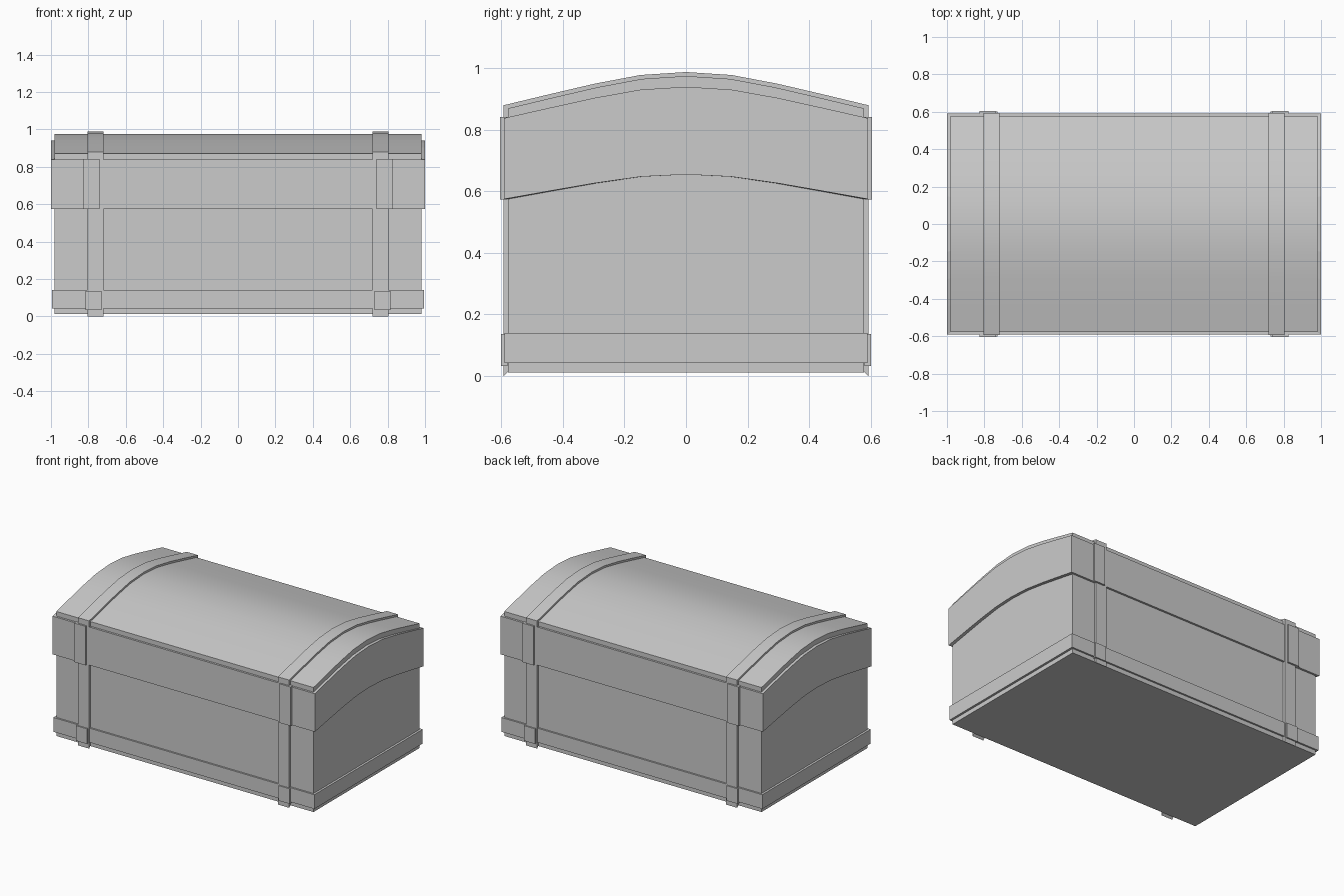
import bpy, bmesh, math

if "Cube" in bpy.data.objects:
    bpy.data.objects.remove(bpy.data.objects["Cube"])

# Fractions of the half depth, and matching arch heights (0 at edges, 1 at crown)
STEPS = (-1, -0.75, -0.5, -0.25, 0, 0.25, 0.5, 0.75, 1)
ARCH = (0, 0.33, 0.65, 0.91, 1, 0.91, 0.65, 0.33, 0)


def curve(edge, rise):
    return [edge + rise * a for a in ARCH]


def finish(name, bm, smooth=False):
    bmesh.ops.recalc_face_normals(bm, faces=bm.faces)
    mesh = bpy.data.meshes.new(name)
    bm.to_mesh(mesh)
    bm.free()
    ob = bpy.data.objects.new(name, mesh)
    bpy.context.collection.objects.link(ob)
    if smooth:
        bpy.ops.object.select_all(action='DESELECT')
        ob.select_set(True)
        bpy.context.view_layer.objects.active = ob
        bpy.ops.object.shade_smooth_by_angle(angle=math.radians(25))
    return ob


def prism(name, profile, x0, x1, smooth=False):
    """Extrude a closed (y, z) profile along x."""
    bm = bmesh.new()
    face = bm.faces.new([bm.verts.new((x0, y, z)) for y, z in profile])
    ext = bmesh.ops.extrude_face_region(bm, geom=[face])
    verts = [v for v in ext['geom'] if isinstance(v, bmesh.types.BMVert)]
    bmesh.ops.translate(bm, verts=verts, vec=(x1 - x0, 0, 0))
    return finish(name, bm, smooth)


def band(name, inner, outer, low, high):
    """Ring around the body; low and high are heights along the depth."""
    bm = bmesh.new()

    def loop(size, zs):
        hx, hy = size
        side = [(s * hy, z) for s, z in zip(STEPS, zs)]
        pts = [(hx, y, z) for y, z in side] + [(-hx, y, z) for y, z in reversed(side)]
        return [bm.verts.new(p) for p in pts]

    rings = [loop(inner, low), loop(outer, low), loop(outer, high), loop(inner, high)]
    n = len(rings[0])
    for a, b in zip(rings, rings[1:] + rings[:1]):
        for i in range(n):
            j = (i + 1) % n
            bm.faces.new((a[i], a[j], b[j], b[i]))
    return finish(name, bm)


def box(name, x0, x1, y0, y1, z0, z1):
    return prism(name, [(y0, z0), (y1, z0), (y1, z1), (y0, z1)], x0, x1)


# Chest body with arched lid
HX, HY = 0.98, 0.578
top = [(s * HY, z) for s, z in zip(STEPS, curve(0.87, 0.105))]
prism("chest_body", [(-HY, 0.012)] + top + [(HY, 0.012)], -HX, HX, True)

# Raised bands around the lid rim and the base
band("lid_band", (HX, HY), (1.0, 0.592), curve(0.575, 0.08), curve(0.838, 0.102))
band("base_band", (HX, HY), (0.995, 0.59), curve(0.042, 0), curve(0.14, 0))

# Straps over the lid and down both faces, with raised pieces over the bands
SY = 0.593
outer = [(s * SY, z) for s, z in zip(STEPS, curve(0.88, 0.108))]
strap = [(-SY, 0.0)] + outer + [(SY, 0.0), (HY, 0.014)] + top[::-1] + [(-HY, 0.014)]
for side, word in ((-1, "left"), (1, "right")):
    prism(f"strap_{word}", strap, side * 0.72, side * 0.805, True)
    for face, end in ((-1, "front"), (1, "back")):
        box(f"lid_clip_{end}_{word}", side * 0.74, side * 0.825,
            face * 0.58, face * 0.605, 0.573, 0.842)
        box(f"base_clip_{end}_{word}", side * 0.73, side * 0.815,
            face * 0.58, face * 0.602, 0.033, 0.137)
